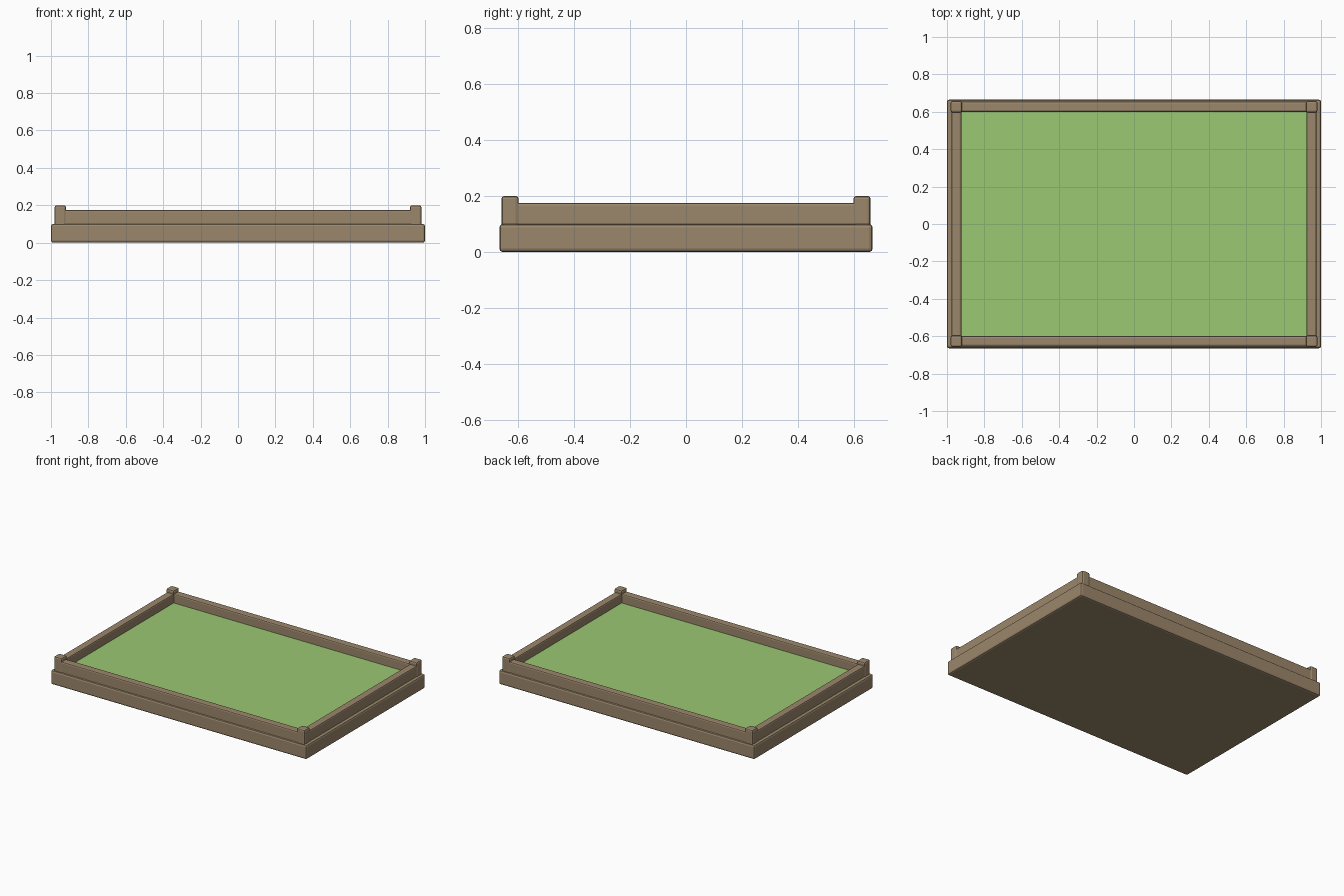
import bpy

if "Cube" in bpy.data.objects:
    bpy.data.objects.remove(bpy.data.objects["Cube"])

def material(name, color):
    m = bpy.data.materials.new(name)
    m.diffuse_color = (*color, 1)
    m.use_nodes = True
    m.node_tree.nodes["Principled BSDF"].inputs["Base Color"].default_value = m.diffuse_color
    return m

wood = material("brown wood", (0.33, 0.245, 0.15))
grass = material("grass green", (0.33, 0.58, 0.17))

def box(name, x, y, z, mat, bevel=0.0):
    """Box from (min, max) ranges, optionally with rounded edges."""
    bpy.ops.mesh.primitive_cube_add(size=1, location=[sum(r) / 2 for r in (x, y, z)])
    o = bpy.context.object
    o.name = name
    o.scale = [r[1] - r[0] for r in (x, y, z)]
    bpy.ops.object.transform_apply(location=False, rotation=False, scale=True)
    o.data.materials.append(mat)
    if bevel:
        b = o.modifiers.new("rounded edges", 'BEVEL')
        b.width = bevel
        b.segments = 2
    return o

PX, PY = 0.95, 0.627      # corner post centres
P, R = 0.031, 0.027       # half widths of posts and rails

# Base slab
box("base", (-1, 1), (-0.665, 0.665), (0, 0.1), wood, 0.012)

# Grass bed inside the frame
box("grass_bed", (-PX, PX), (-PY, PY), (0.09, 0.112), grass)

# Rails along each side
for s, n in ((-1, "front"), (1, "back")):
    box(n + "_rail", (-PX, PX), (s * PY - R, s * PY + R), (0.09, 0.175), wood, 0.009)
for s, n in ((-1, "left"), (1, "right")):
    box(n + "_rail", (s * PX - R, s * PX + R), (-PY, PY), (0.09, 0.175), wood, 0.009)

# Corner posts
for sx, nx in ((-1, "left"), (1, "right")):
    for sy, ny in ((-1, "front"), (1, "back")):
        box(f"{ny}_{nx}_post", (sx * PX - P, sx * PX + P),
            (sy * PY - P, sy * PY + P), (0.09, 0.2), wood, 0.011)
